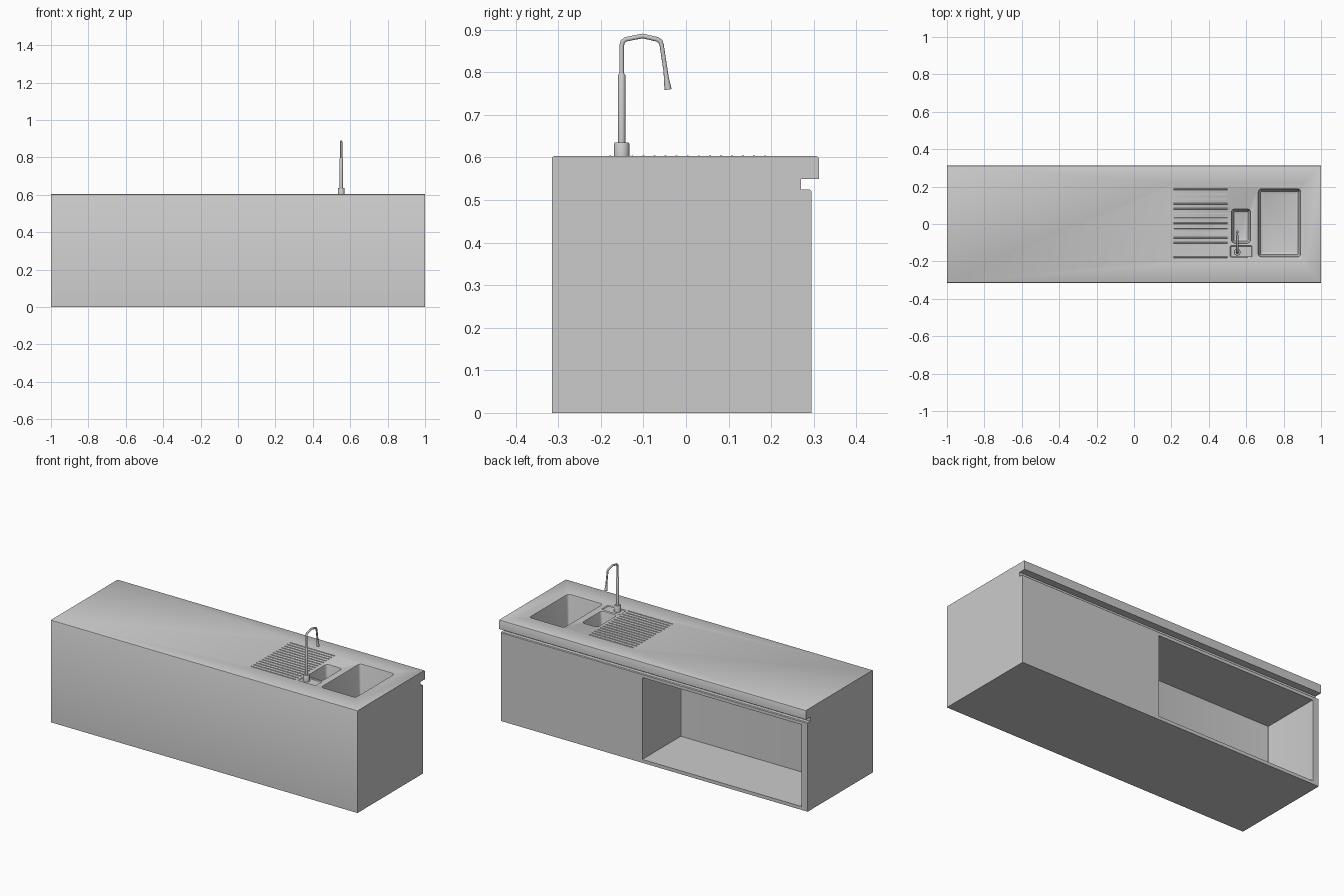
import bpy, bmesh, math
from mathutils import Vector

if "Cube" in bpy.data.objects:
    bpy.data.objects.remove(bpy.data.objects["Cube"])

TOP = 0.603


def make(name, verts, faces, smooth=True):
    me = bpy.data.meshes.new(name)
    me.from_pydata(verts, [], faces)
    bm = bmesh.new()
    bm.from_mesh(me)
    bmesh.ops.recalc_face_normals(bm, faces=bm.faces)
    bm.to_mesh(me)
    bm.free()
    ob = bpy.data.objects.new(name, me)
    bpy.context.collection.objects.link(ob)
    if smooth:
        shade(ob)
    return ob


def shade(ob):
    bpy.ops.object.select_all(action='DESELECT')
    ob.select_set(True)
    bpy.context.view_layer.objects.active = ob
    bpy.ops.object.shade_smooth_by_angle(angle=math.radians(35))


def loft(name, rings, smooth=True):
    """Skin equal-length rings and cap both ends."""
    n = len(rings[0])
    faces = [(k * n + i, k * n + (i + 1) % n, (k + 1) * n + (i + 1) % n, (k + 1) * n + i)
             for k in range(len(rings) - 1) for i in range(n)]
    faces += [tuple(range(n)), tuple(range((len(rings) - 1) * n, len(rings) * n))]
    return make(name, [v for r in rings for v in r], faces, smooth)


def round_rect(x0, x1, y0, y1, z, r, grow=0.0, seg=5):
    x0, x1, y0, y1, r = x0 - grow, x1 + grow, y0 - grow, y1 + grow, max(r + grow, 0.002)
    pts = []
    for q, (cx, cy) in enumerate([(x1 - r, y1 - r), (x0 + r, y1 - r), (x0 + r, y0 + r), (x1 - r, y0 + r)]):
        for i in range(seg + 1):
            a = math.pi / 2 * (q + i / seg)
            pts.append((cx + r * math.cos(a), cy + r * math.sin(a), z))
    return pts


def hollow(name, rect, r, levels):
    """Cutter for a recess: levels are (z, outward growth)."""
    return loft(name, [round_rect(*rect, z, r, g) for z, g in levels], False)


def cut(ob, cutter):
    m = ob.modifiers.new("cut", 'BOOLEAN')
    m.operation, m.solver, m.object = 'DIFFERENCE', 'EXACT', cutter
    bpy.context.view_layer.objects.active = ob
    bpy.ops.object.modifier_apply(modifier=m.name)
    bpy.data.objects.remove(cutter)


# Cabinet and worktop: one side profile with finger groove, run along x
profile = [(-0.315, 0), (0.295, 0), (0.295, 0.520), (0.291, 0.524), (0.270, 0.524),
           (0.270, 0.549), (0.312, 0.549), (0.312, 0.597), (0.310, 0.601), (0.306, TOP),
           (-0.309, TOP), (-0.313, 0.601), (-0.315, 0.597)]
unit = loft("kitchen_unit", [[(x, y, z) for y, z in profile] for x in (-1, 1)], False)

# Open shelf compartment
cut(unit, hollow("shelf_cutter", (-0.96, 0.078, -0.063, 0.4), 0, [(0.02, 0), (0.502, 0)]))

# Shallow sunken sink surround, then bowls and tap ledge
F = TOP - 0.002
cut(unit, hollow("surround_cutter", (0.215, 0.91, -0.195, 0.21), 0.01,
                 [(TOP + 0.01, 0.012), (TOP, 0.012), (F, 0)]))


def bowl(name, rect, depth, r):
    b = F - depth
    cut(unit, hollow(name, rect, r, [(TOP + 0.02, 0.006), (F, 0.006), (F - 0.002, 0.002), (F - 0.007, 0),
                                     (b + 0.02, -0.006), (b + 0.006, -0.011), (b, -0.024)]))


bowl("large_bowl_cutter", (0.666, 0.889, -0.174, 0.186), 0.2, 0.016)
bowl("small_bowl_cutter", (0.523, 0.621, -0.101, 0.079), 0.12, 0.016)
cut(unit, hollow("ledge_cutter", (0.518, 0.628, -0.175, -0.119), 0.004,
                 [(TOP + 0.02, 0.004), (F, 0.004), (F - 0.004, 0)]))
shade(unit)

# Drainer ribs
for i in range(15):
    y = -0.178 + i * 0.026
    sec = [(-0.004, F - 0.001), (-0.002, TOP + 0.001), (0.002, TOP + 0.001), (0.004, F - 0.001)]
    loft(f"drainer_rib_{i + 1}",
         [[(x, y + dy, z) for dy, z in sec] for x in (0.21, 0.50)], False)

# Tap: swept round sections in the x = TX plane
TX, TY = 0.552, -0.151


def tube(name, path, radii, n=16):
    P = [Vector((TX, y, z)) for y, z in path]
    rings = []
    for i, p in enumerate(P):
        a = (p - P[i - 1]).normalized() if i else Vector()
        b = (P[i + 1] - p).normalized() if i < len(P) - 1 else Vector()
        t = (a + b).normalized()
        side = Vector((1, 0, 0)).cross(t)
        rings.append([p + radii[i] * (Vector((1, 0, 0)) * math.cos(k * math.tau / n)
                                      + side * math.sin(k * math.tau / n)) for k in range(n)])
    return loft(name, rings)


tube("tap_base", [(TY, F - 0.006), (TY, 0.632), (TY, 0.635)], [0.018, 0.018, 0.016], 24)
tube("tap_stem", [(TY, 0.63), (TY, 0.793), (TY, 0.797)], [0.0085, 0.0085, 0.006])
neck = [(TY, 0.79), (TY, 0.862), (-0.149, 0.871), (-0.142, 0.877), (-0.102, 0.885),
        (-0.067, 0.877), (-0.060, 0.872), (-0.057, 0.863), (-0.046, 0.790)]
tube("tap_neck", neck, [0.0055] * 7 + [0.005, 0.005])
tube("tap_spray_head", [(-0.0475, 0.80), (-0.046, 0.785), (-0.043, 0.765), (-0.042, 0.759)],
     [0.005, 0.006, 0.008, 0.008])
